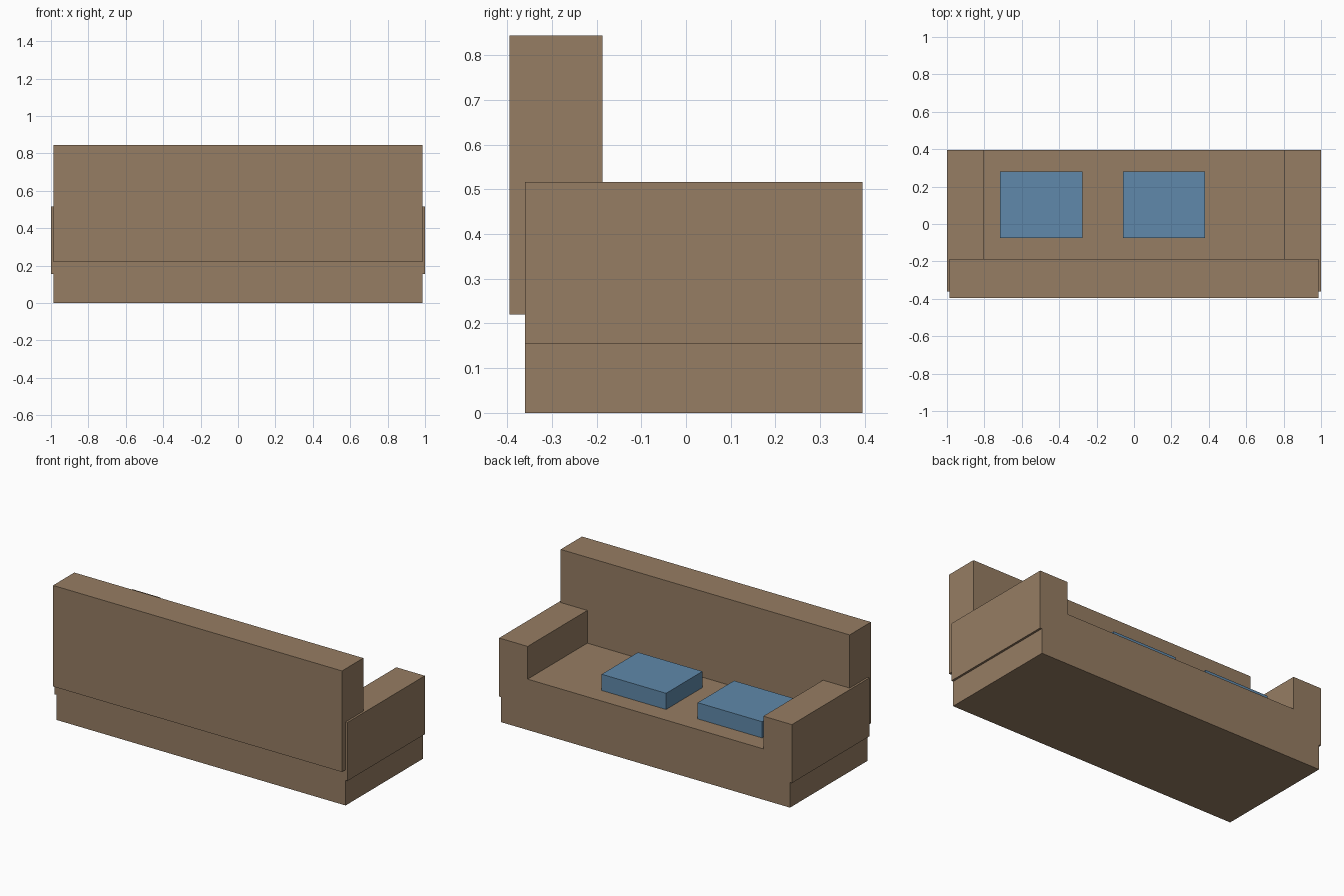
import bpy
import bmesh

if "Cube" in bpy.data.objects:
    bpy.data.objects.remove(bpy.data.objects["Cube"])


def material(name, rgb):
    m = bpy.data.materials.new(name)
    m.diffuse_color = (*rgb, 1.0)
    m.use_nodes = True
    m.node_tree.nodes["Principled BSDF"].inputs["Base Color"].default_value = m.diffuse_color
    return m


def box(name, x, y, z, mat):
    """Box part from its (min, max) range on each axis."""
    bm = bmesh.new()
    bmesh.ops.create_cube(bm, size=1.0)
    for v in bm.verts:
        for i, (lo, hi) in enumerate((x, y, z)):
            v.co[i] = lo if v.co[i] < 0 else hi
    mesh = bpy.data.meshes.new(name)
    bm.to_mesh(mesh)
    bm.free()
    mesh.materials.append(mat)
    obj = bpy.data.objects.new(name, mesh)
    bpy.context.collection.objects.link(obj)
    return obj


brown = material("brown upholstery", (0.305, 0.205, 0.125))
blue = material("blue cushion fabric", (0.115, 0.25, 0.405))

SEAT_TOP = 0.314
BODY_Y = (-0.36, 0.395)

# Seat base and tall backrest
box("seat_base", (-0.987, 0.987), BODY_Y, (0.0, SEAT_TOP), brown)
box("backrest", (-0.987, 0.987), (-0.395, -0.187), (0.22, 0.844), brown)

# Armrests, slightly wider than the base
for side, x in (("left", (-1.0, -0.805)), ("right", (0.805, 1.0))):
    box(side + "_armrest", x, BODY_Y, (0.155, 0.516), brown)

# Loose cushions lying on the seat
for side, x0 in (("left", -0.716), ("right", -0.06)):
    box(side + "_cushion", (x0, x0 + 0.44), (-0.075, 0.28),
        (SEAT_TOP, SEAT_TOP + 0.1), blue)
